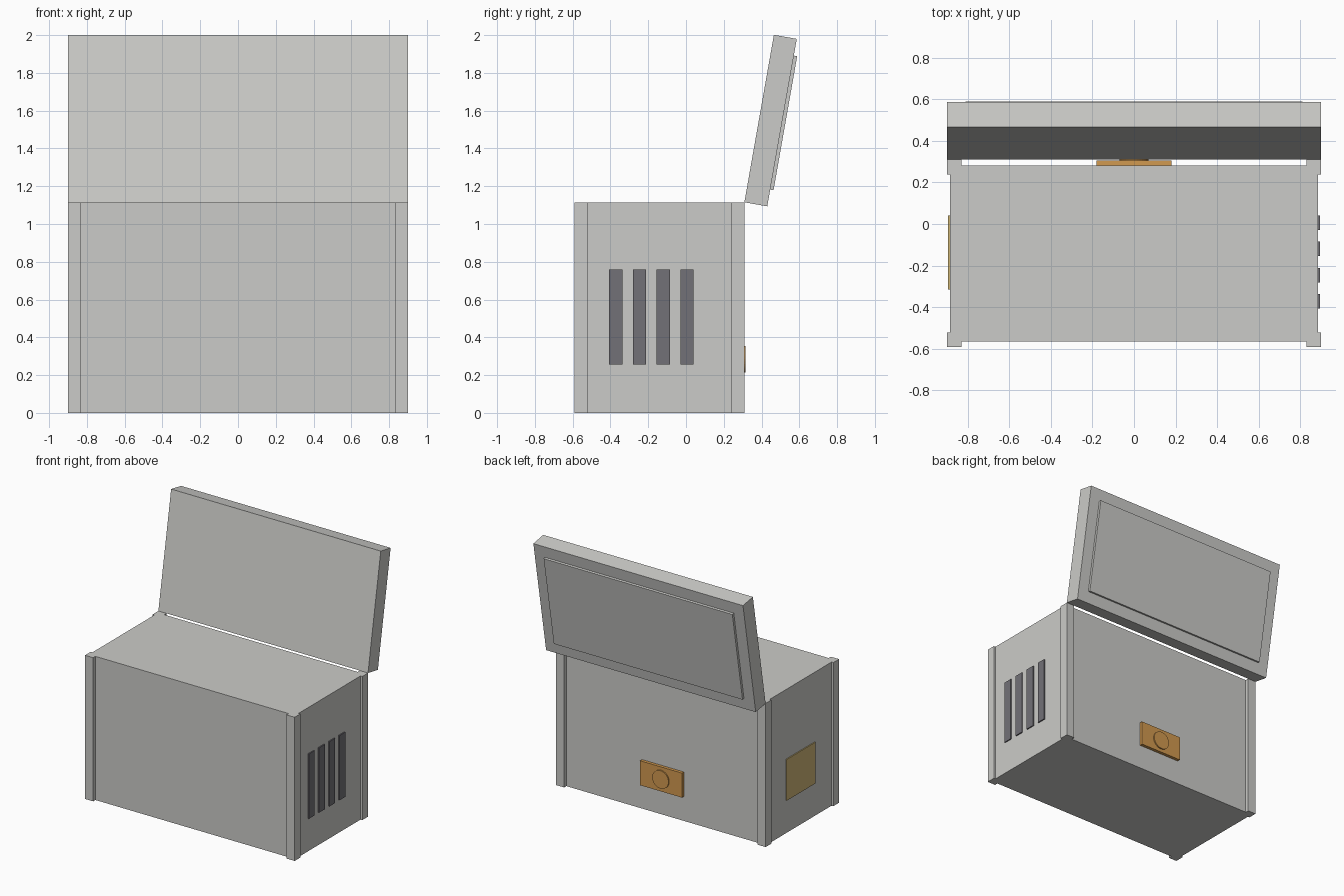
import bpy, bmesh
from math import radians
from mathutils import Matrix, Vector

if "Cube" in bpy.data.objects:
    bpy.data.objects.remove(bpy.data.objects["Cube"], do_unlink=True)


def material(name, rgb):
    m = bpy.data.materials.new(name)
    m.use_nodes = True
    m.diffuse_color = (*rgb, 1)
    m.node_tree.nodes["Principled BSDF"].inputs["Base Color"].default_value = (*rgb, 1)
    return m


GREY = material("light grey", (0.60, 0.60, 0.58))
DARK = material("dark grey", (0.17, 0.165, 0.185))
ORANGE = material("orange", (0.64, 0.32, 0.08))
TAN = material("yellow tan", (0.61, 0.46, 0.18))


def finish(name, bm, mat):
    bmesh.ops.recalc_face_normals(bm, faces=bm.faces)
    me = bpy.data.meshes.new(name)
    bm.to_mesh(me)
    bm.free()
    me.materials.append(mat)
    ob = bpy.data.objects.new(name, me)
    bpy.context.collection.objects.link(ob)
    return ob


def box(name, lo, hi, mat):
    lo, hi = Vector(lo), Vector(hi)
    bm = bmesh.new()
    bmesh.ops.create_cube(bm, size=1, matrix=Matrix.Translation((lo + hi) / 2)
                          @ Matrix.Diagonal((*(hi - lo), 1)))
    return finish(name, bm, mat)


# Cabinet body: one extruded outline with square corner posts standing proud
HEIGHT, MID_Y = 1.115, -0.141
quarter = [(0.885, 0.38), (0.9, 0.38), (0.9, 0.45), (0.83, 0.45), (0.83, 0.423)]
outline = []
for sx, sy in ((1, 1), (-1, 1), (-1, -1), (1, -1)):
    pts = [(sx * x, sy * y + MID_Y) for x, y in quarter]
    outline += pts if sx * sy > 0 else pts[::-1]
bm = bmesh.new()
base = bm.faces.new([bm.verts.new((x, y, 0)) for x, y in outline])
top = bmesh.ops.extrude_face_region(bm, geom=[base], use_keep_orig=True)
bmesh.ops.translate(bm, vec=(0, 0, HEIGHT),
                    verts=[v for v in top["geom"] if isinstance(v, bmesh.types.BMVert)])
finish("cabinet_body", bm, GREY)

# Open lid, tilted back about the rear top edge, with a raised outer panel
hinge = Matrix.Translation((0, 0.309, HEIGHT)) @ Matrix.Rotation(radians(-10), 4, "X")
lid = box("lid", (-0.9, 0, 0), (0.9, 0.123, 0.9), GREY)
panel = box("lid_panel", (-0.81, 0.11, 0.09), (0.81, 0.141, 0.81), GREY)
for ob in (lid, panel):
    ob.matrix_world = hinge

# Vent slats on the left side
for i in range(4):
    y = -0.372 + i * 0.126
    box(f"vent_slat_{i + 1}", (0.87, y - 0.035, 0.255), (0.894, y + 0.035, 0.758), DARK)

# Plate on the right side
box("side_plate", (-0.893, -0.315, 0.255), (-0.87, 0.04, 0.575), TAN)

# Fitting low on the back: plate with a round boss
box("fitting_plate", (-0.18, 0.27, 0.19), (0.18, 0.306, 0.38), ORANGE)
bm = bmesh.new()
bmesh.ops.create_cone(bm, cap_ends=True, segments=32, radius1=0.07, radius2=0.07, depth=0.03,
                      matrix=Matrix.Translation((0, 0.3, 0.285)) @ Matrix.Rotation(radians(90), 4, "X"))
finish("fitting_boss", bm, ORANGE)
